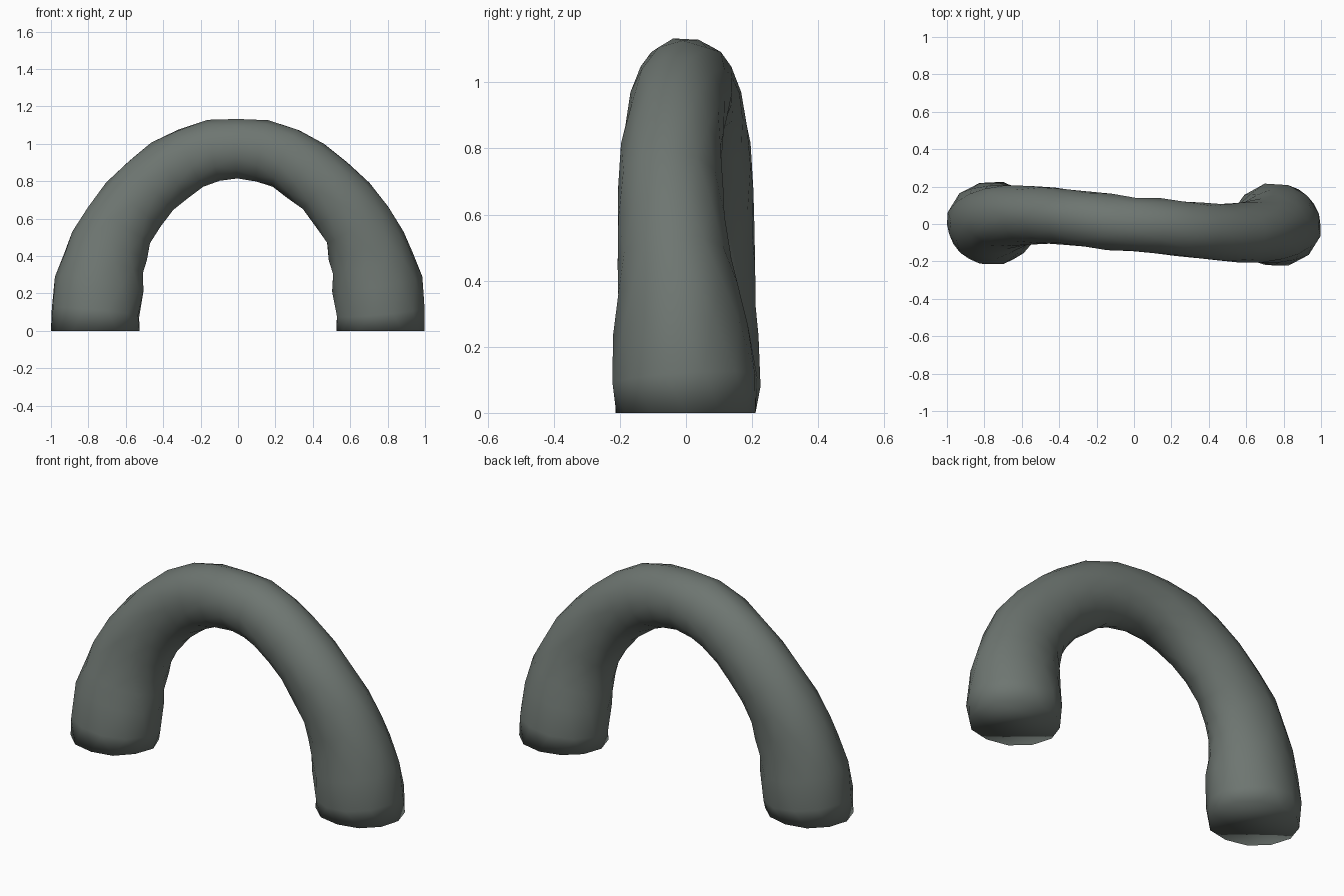
import bpy, bmesh, math, random
from mathutils import Vector

if "Cube" in bpy.data.objects:
    bpy.data.objects.remove(bpy.data.objects["Cube"])

random.seed(4)
SIDES = 12

# Half of the arch centreline: x, y, z, radius in the arch plane, radius across
half = [
    (0.765, 0.000, 0.00, 0.232, 0.212),
    (0.763, -0.005, 0.10, 0.237, 0.222),
    (0.742, -0.016, 0.25, 0.240, 0.200),
    (0.720, -0.027, 0.36, 0.223, 0.185),
    (0.690, -0.036, 0.455, 0.212, 0.172),
    (0.640, -0.043, 0.565, 0.197, 0.165),
    (0.562, -0.048, 0.675, 0.184, 0.158),
    (0.465, -0.045, 0.777, 0.177, 0.152),
    (0.362, -0.036, 0.86, 0.173, 0.150),
    (0.252, -0.024, 0.925, 0.168, 0.149),
    (0.130, -0.010, 0.965, 0.165, 0.148),
    (0.000, 0.000, 0.975, 0.160, 0.146),
]
# Second leg: the first one turned half way round z
path = half + [(-x, -y, z, r, w) for x, y, z, r, w in reversed(half[:-1])]
points = [Vector(p[:3]) for p in path]

# Sweep slightly irregular rings along the path
bm = bmesh.new()
rings = []
last = len(path) - 1
for i, p in enumerate(points):
    if i in (0, last):
        tangent = Vector((0, 0, 1 if i == 0 else -1))
    else:
        tangent = (points[i + 1] - points[i - 1]).normalized()
    side = Vector((0, 1, 0))
    side = (side - tangent * side.dot(tangent)).normalized()
    out = side.cross(tangent).normalized()
    ring = []
    for k in range(SIDES):
        a = 2 * math.pi * (k + 0.5 * (i % 2)) / SIDES
        s = 1.01 + random.uniform(-0.025, 0.025)
        v = p + out * (path[i][3] * s * math.cos(a)) + side * (path[i][4] * s * math.sin(a))
        v.z = max(v.z, 0)
        v.x = max(-1, min(1, v.x))
        ring.append(bm.verts.new(v))
    rings.append(ring)

# Staggered triangles between neighbouring rings
for i in range(last):
    a, b = rings[i], rings[i + 1]
    for k in range(SIDES):
        n = (k + 1) % SIDES
        if i % 2 == 0:
            bm.faces.new((a[k], a[n], b[k]))
            bm.faces.new((a[n], b[n], b[k]))
        else:
            bm.faces.new((a[k], b[n], b[k]))
            bm.faces.new((a[k], a[n], b[n]))

# Flat feet
bm.faces.new(rings[0])
bm.faces.new(rings[-1])
bmesh.ops.recalc_face_normals(bm, faces=bm.faces[:])
for f in bm.faces:
    f.smooth = True

mesh = bpy.data.meshes.new("rock_arch")
bm.to_mesh(mesh)
bm.free()
arch = bpy.data.objects.new("rock_arch", mesh)
bpy.context.collection.objects.link(arch)

# Dark greenish stone
stone = bpy.data.materials.new("stone")
stone.diffuse_color = (0.155, 0.18, 0.165, 1)
stone.use_nodes = True
stone.node_tree.nodes["Principled BSDF"].inputs["Base Color"].default_value = stone.diffuse_color
mesh.materials.append(stone)
